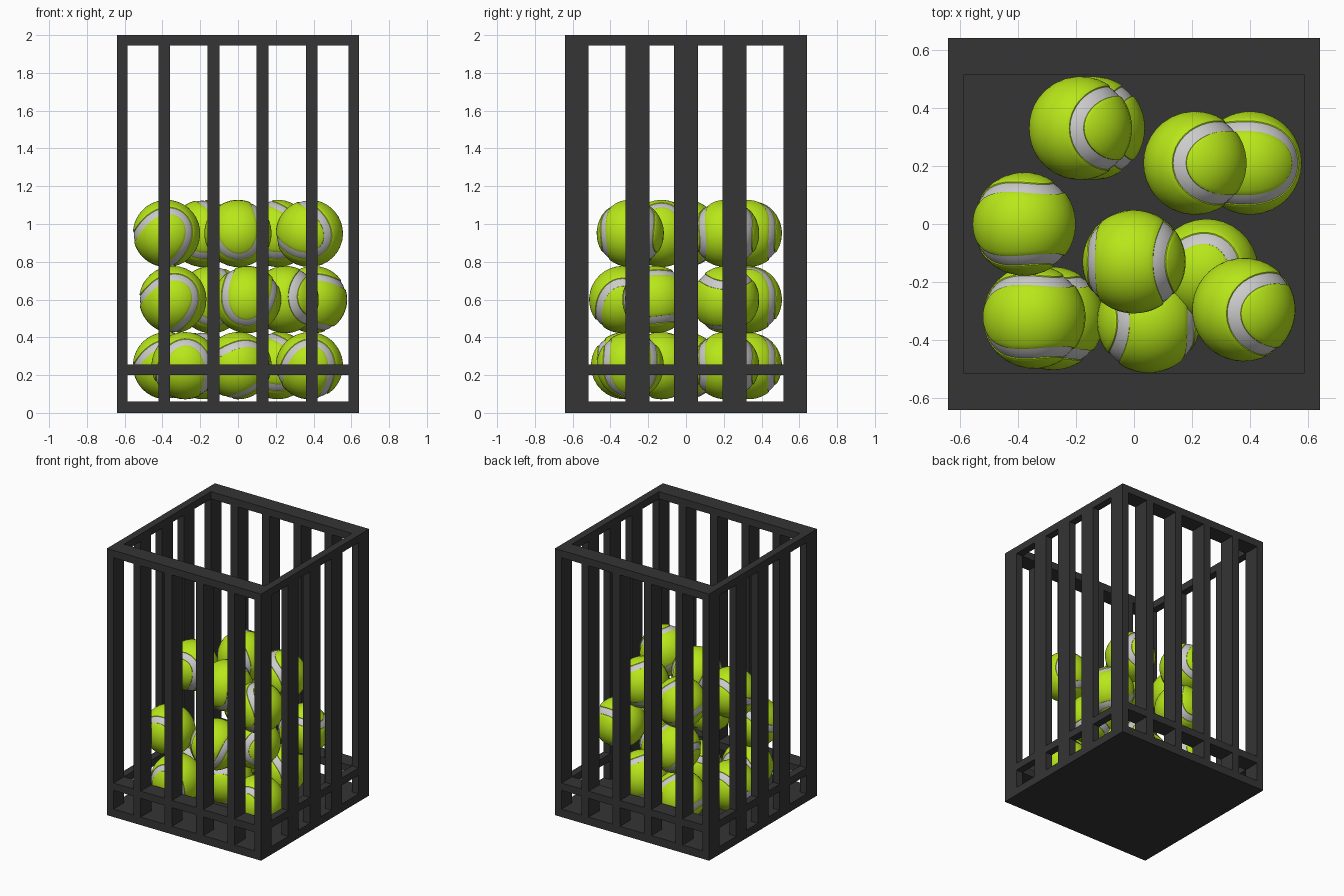
import bpy, bmesh, math
from mathutils import Vector, Matrix, Euler

if "Cube" in bpy.data.objects:
    bpy.data.objects.remove(bpy.data.objects["Cube"])


def material(name, rgb):
    m = bpy.data.materials.new(name)
    m.diffuse_color = (*rgb, 1)
    m.use_nodes = True
    m.node_tree.nodes["Principled BSDF"].inputs["Base Color"].default_value = m.diffuse_color
    return m


DARK = material("dark_metal", (0.035, 0.035, 0.035))
LIME = material("lime_felt", (0.48, 0.80, 0.01))
GREY = material("seam_grey", (0.55, 0.55, 0.55))


def boxes(name, spans):
    """One object made of boxes given as (x0, x1, y0, y1, z0, z1)."""
    bm = bmesh.new()
    for x0, x1, y0, y1, z0, z1 in spans:
        mat = (Matrix.Translation(((x0 + x1) / 2, (y0 + y1) / 2, (z0 + z1) / 2))
               @ Matrix.Diagonal((x1 - x0, y1 - y0, z1 - z0, 1)))
        bmesh.ops.create_cube(bm, size=1, matrix=mat)
    me = bpy.data.meshes.new(name)
    bm.to_mesh(me)
    bm.free()
    me.materials.append(DARK)
    ob = bpy.data.objects.new(name, me)
    bpy.context.collection.objects.link(ob)
    return ob


# Basket: floor, rails, and uprights between the rails
H, IX, IY = 0.64, 0.585, 0.515
boxes("floor", [(-H, H, -H, H, 0, 0.06)])


def rail(name, z0, z1):
    boxes(name, [(-H, H, -H, -IY, z0, z1), (-H, H, IY, H, z0, z1),
                 (-H, -IX, -IY, IY, z0, z1), (IX, H, -IY, IY, z0, z1)])


rail("lower_rail", 0.2, 0.255)
rail("top_rail", 1.945, 2.0)

uprights = []
for z0, z1 in ((0.06, 0.2), (0.255, 1.945)):
    for y0, y1 in ((-H, -IY), (IY, H)):
        for x in (-0.6125, -0.39, -0.13, 0.13, 0.39, 0.6125):
            hw = 0.0275 if abs(x) > 0.5 else 0.031
            uprights.append((x - hw, x + hw, y0, y1, z0, z1))
    for x0, x1 in ((-H, -IX), (IX, H)):
        for y in (-0.257, 0, 0.257):
            uprights.append((x0, x1, y - 0.0625, y + 0.0625, z0, z1))
boxes("uprights", uprights)

# Ball mesh: seam band with a groove, two dog-bone felt panels filled by arcs
R, N, K, W = 0.178, 64, 16, 0.135
A, B = 0.847, 0.153


def seam(t):
    return Vector((A * math.cos(t) + B * math.cos(3 * t),
                   A * math.sin(t) - B * math.sin(3 * t),
                   2 * math.sqrt(A * B) * math.sin(2 * t))).normalized()


def ball_mesh():
    bm = bmesh.new()
    half = [(W + 0.045, 1.0), (W + 0.012, 0.99), (W, 0.972), (W * 0.5, 0.974)]
    profile = half + [(0, 0.975)] + [(-p, r) for p, r in reversed(half)]
    rings = []
    for phi, r in profile:
        ring = []
        for i in range(N):
            t = 2 * math.pi * i / N
            p = seam(t)
            side = p.cross(seam(t + 0.001) - seam(t - 0.001)).normalized()
            ring.append(bm.verts.new((p * math.cos(phi) + side * math.sin(phi)) * R * r))
        rings.append(ring)
    for k in range(len(rings) - 1):
        a, b = rings[k], rings[k + 1]
        for i in range(N):
            j = (i + 1) % N
            f = bm.faces.new((a[i], a[j], b[j], b[i]))
            f.material_index = 1 if 2 <= k <= 5 else 0
    # felt panels
    for ring, tip in ((rings[0], -8), (rings[-1], 8)):
        rows = []
        for s in range(N // 2 + 1):
            u, v = ring[(tip + s) % N], ring[(tip - s) % N]
            if u is v:
                rows.append([u] * (K + 1))
                continue
            ang = u.co.angle(v.co)
            mid = [bm.verts.new((u.co * math.sin((1 - q / K) * ang)
                                 + v.co * math.sin(q / K * ang)) / math.sin(ang))
                   for q in range(1, K)]
            rows.append([u] + mid + [v])
        for r0, r1 in zip(rows, rows[1:]):
            for q in range(K):
                quad = list(dict.fromkeys((r0[q], r0[q + 1], r1[q + 1], r1[q])))
                bm.faces.new(quad)
    bmesh.ops.rotate(bm, verts=bm.verts, matrix=Matrix.Rotation(math.radians(-135), 3, 'Z'))
    bmesh.ops.recalc_face_normals(bm, faces=bm.faces)
    me = bpy.data.meshes.new("ball")
    bm.to_mesh(me)
    bm.free()
    me.materials.append(LIME)
    me.materials.append(GREY)
    return me


# Balls in three layers: x, y and rotation in degrees
layers = {
    0.95: [(-0.378, 0.0, 0, 40, 0), (-0.185, 0.33, 0, 132, 0), (0.21, 0.21, 0, 118, 0),
           (0.0, -0.13, -14, 0, 90), (0.378, -0.295, 0, 125, -10)],
    0.60: [(-0.345, -0.32, 0, 45, 0), (0.05, -0.335, 14, 0, 90), (0.25, -0.16, 30, -100, 30),
           (0.40, 0.21, 0, -72, 0), (-0.14, 0.33, 0, 150, 0)],
    0.25: [(-0.378, 0.0, 0, 40, 0), (-0.28, -0.325, 0, 10, 0), (0.0, -0.13, 0, 60, 20),
           (0.378, -0.295, 0, 20, 0), (0.21, 0.21, 0, 118, 0), (-0.185, 0.33, 0, 132, 0)],
}
mesh = ball_mesh()
first = None
for z, spots in layers.items():
    for x, y, *rot in spots:
        ob = bpy.data.objects.new("ball", mesh)
        ob.location = (x, y, z)
        ob.rotation_euler = Euler([math.radians(a) for a in rot])
        bpy.context.collection.objects.link(ob)
        first = first or ob

bpy.context.view_layer.objects.active = first
first.select_set(True)
bpy.ops.object.shade_smooth_by_angle(angle=math.radians(35))
